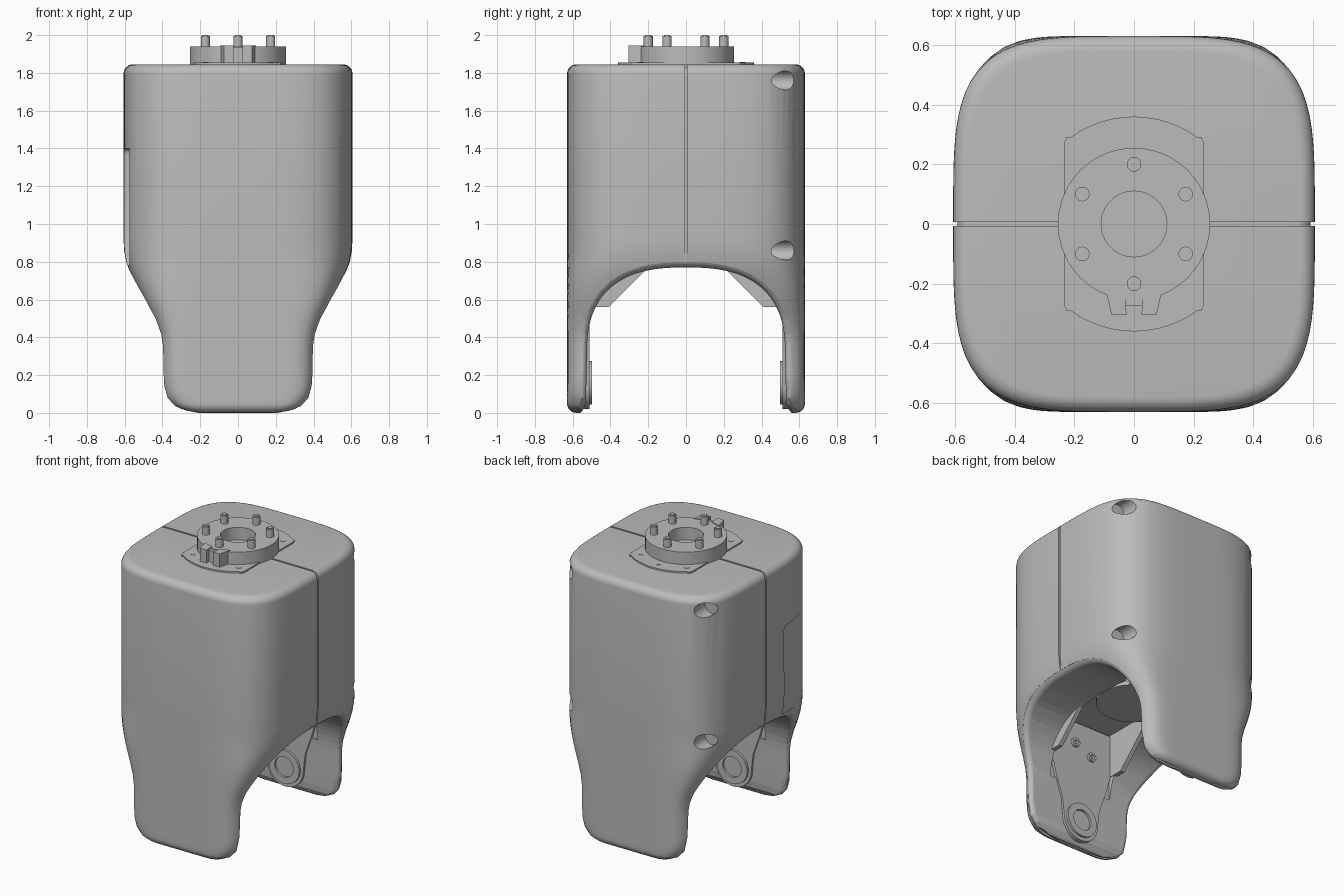
import bpy, bmesh, math
from mathutils import Vector, Matrix

cube = bpy.data.objects.get("Cube")
if cube:
    bpy.data.objects.remove(cube, do_unlink=True)

grey = bpy.data.materials.new("light grey")
grey.use_nodes = True
grey.diffuse_color = (0.5, 0.5, 0.5, 1)
grey.node_tree.nodes["Principled BSDF"].inputs["Base Color"].default_value = (0.5, 0.5, 0.5, 1)


def finish(name, bm, smooth=True):
    bmesh.ops.recalc_face_normals(bm, faces=bm.faces)
    mesh = bpy.data.meshes.new(name)
    bm.to_mesh(mesh)
    bm.free()
    mesh.materials.append(grey)
    ob = bpy.data.objects.new(name, mesh)
    bpy.context.collection.objects.link(ob)
    if smooth:
        shade(ob)
    return ob


def shade(ob):
    bpy.ops.object.select_all(action='DESELECT')
    ob.select_set(True)
    bpy.context.view_layer.objects.active = ob
    bpy.ops.object.shade_smooth_by_angle(angle=math.radians(32))


def loft(name, rings, smooth=True):
    """Skin closed rings of equal length and cap both ends."""
    bm = bmesh.new()
    rows = [[bm.verts.new(p) for p in ring] for ring in rings]
    n = len(rows[0])
    for a, b in zip(rows, rows[1:]):
        for i in range(n):
            j = (i + 1) % n
            bm.faces.new((a[i], a[j], b[j], b[i]))
    bm.faces.new(rows[0])
    bm.faces.new(rows[-1])
    return finish(name, bm, smooth)


AXES = {'X': lambda u, v, w: (w, u, v), 'Y': lambda u, v, w: (u, w, v), 'Z': lambda u, v, w: (u, v, w)}


def prism(name, outline, axis, lo, hi):
    f = AXES[axis]
    return loft(name, [[f(u, v, w) for u, v in outline] for w in (lo, hi)])


def circle(u, v, r, n=40, start=0.0, sweep=2 * math.pi):
    return [(u + r * math.cos(start + sweep * i / n), v + r * math.sin(start + sweep * i / n)) for i in range(n)]


def rect(u0, u1, v0, v1):
    return [(u0, v0), (u1, v0), (u1, v1), (u0, v1)]


def washer(name, u, v, r_out, r_in, axis, lo, hi):
    bm = bmesh.new()
    f = AXES[axis]
    loops = [[bm.verts.new(f(a, b, w)) for a, b in circle(u, v, r, 48)]
             for r, w in ((r_out, lo), (r_out, hi), (r_in, hi), (r_in, lo))]
    for k in range(4):
        a, b = loops[k], loops[(k + 1) % 4]
        for i in range(48):
            j = (i + 1) % 48
            bm.faces.new((a[i], a[j], b[j], b[i]))
    return finish(name, bm)


def cut(target, cutter):
    mod = target.modifiers.new("cut", 'BOOLEAN')
    mod.operation, mod.solver, mod.object = 'DIFFERENCE', 'EXACT', cutter
    bpy.context.view_layer.objects.active = target
    bpy.ops.object.modifier_apply(modifier=mod.name)
    bpy.data.objects.remove(cutter, do_unlink=True)


# Housing outline: half width, depth inset and squareness by height
TOP, HY, HX = 1.845, 0.63, 0.606
WIDTHS = [(0, .24), (.01, .30), (.035, .35), (.08, .39), (.14, .408), (.2, .412), (.35, .414), (.42, .425),
          (.5, .455), (.58, .497), (.66, .538), (.75, .577), (.8, .592), (.86, .603), (.92, HX), (TOP, HX)]


def section(z):
    z = min(max(z, 0), TOP)
    for (z0, w0), (z1, w1) in zip(WIDTHS, WIDTHS[1:]):
        if z <= z1:
            w = w0 + (w1 - w0) * (z - z0) / (z1 - z0)
            break
    inset = 0.05 * (1 - math.sqrt(1 - (1 - min(z / 0.05, 1)) ** 2))
    n = 4 + 5 * min((HX - w) / 0.2, 1)
    return w, HY - inset, n


def ring(z, inset=0.0, count=112):
    w, d, n = section(z)
    pts = []
    for i in range(count):
        t = 2 * math.pi * (i + 0.5) / count
        c, s = math.cos(t), math.sin(t)
        k = (abs(c) ** n + abs(s) ** n) ** (-1 / n)
        pts.append(((w - inset) * c * k, (d - inset) * s * k, z))
    return pts


def side_x(y, z):
    w, d, n = section(z)
    return w * max(1 - min(abs(y) / d, 1) ** n, 0.0) ** (1 / n)


R = 0.05
levels = sorted({z for z, w in WIDTHS[:-1]} | {.003, .02, .05, .11, .46, .54, .62, .705})
rings = [ring(z) for z in levels]
for i in range(7):
    t = math.pi / 2 * i / 6
    rings.append(ring(TOP - R + R * math.sin(t), R * (1 - math.cos(t))))
housing = loft("housing", rings)

# Arch between the legs, flared at its rims so the edges are rounded
half = [(.575, -.1), (.57, -.012), (.548, .012), (.534, .04), (.53, .08), (.527, .18)]
for i in range(21):
    t = math.pi / 2 * i / 20
    half.append((.525 * math.cos(t) ** (2 / 2.6), .3 + .47 * math.sin(t) ** (2 / 2.6)))
path = [Vector((-y, z)) for y, z in half] + [Vector(p) for p in reversed(half[:-1])]
normals = []
for i in range(len(path)):
    t = (path[min(i + 1, len(path) - 1)] - path[max(i - 1, 0)]).normalized()
    normals.append(Vector((-t.y, t.x)))
F = 0.035


def arch_ring(t, x_fixed=None):
    out = []
    for p, nrm in zip(path, normals):
        q = p + nrm * F * (1 - math.cos(t))
        x = x_fixed if x_fixed else max(side_x(q.x, q.y) - F + F * math.sin(t), 0.02 + 0.02 * t)
        out.append((x, q.x, q.y))
    return out


flare = [arch_ring(math.radians(a)) for a in (0, 15, 30, 45, 60, 76)] + [arch_ring(math.radians(76), 0.8)]
cut(housing, loft("arch_cutter", [[(-x, y, z) for x, y, z in r] for r in reversed(flare)] + flare, False))

# Seam groove running over both sides and the top
inner = [(.592, .6)] + circle(.592 - R, TOP - .014 - R, R, 8, 0, math.pi / 2) + [(.5, TOP - .014)]
inner += [(-x, z) for x, z in reversed(inner)]
cut(housing, prism("seam_cutter", inner + [(-.8, .6), (-.8, 2), (.8, 2), (.8, .6)], 'Y', -.006, .006))

# Screw recesses on the rear corners
for x in (-.51, .51):
    for z in (.86, 1.76):
        cut(housing, prism("recess_cutter", circle(x, z, .05, 32), 'Y', .45, .8))

# Side slot and the pocket above the arch
slot = []
for u, v, a in ((-.23, 1.37, 0), (-.57, 1.37, 90), (-.57, .81, 180), (-.23, .81, 270)):
    slot += circle(u, v, .03, 6, math.radians(a), math.pi / 2)
cut(housing, prism("slot_cutter", slot, 'X', -.8, -.575))
cut(housing, prism("pocket_cutter", rect(-.24, .24, -.529, .529), 'Z', .4, .86))
shade(housing)

# Inner frame: hub, leg plates, bearing bosses, screws and gussets
prism("hub", circle(0, 0, .235, 48), 'Z', .775, .87)
plate = circle(0, .155, .135, 20, math.pi, math.pi) + [(.15, .28), (.2, .42), (.235, .55), (.235, .85)]
plate += [(-u, v) for u, v in reversed(plate[-4:])]
for side, label in ((-1, "front"), (1, "back")):
    prism(label + "_leg_plate", plate, 'Y', side * .545, side * .512)
    washer(label + "_bearing_boss", 0, .16, .115, .07, 'Y', side * .53, side * .497)
    for x, z in ((.05, .7), (-.08, .64)):
        washer(label + "_plate_screw", x, z, .03, .015, 'Y', side * .53, side * .495)
    gusset = [(side * y, z) for y, z in ((.2, .77), (.41, .56), (.53, .56), (.53, .8), (.2, .8))]
    for x in (-.25, .25):
        prism(label + "_gusset", gusset, 'X', x - .015, x + .015)

# Mounting plate on top
base = [(.235, .27), (.225, .292)]
base += [(.36 * math.sin(a), .36 * math.cos(a)) for a in (math.radians(36 - 6 * i) for i in range(7))]
base = base + [(-x, y) for x, y in reversed(base[:-1])]
base += [(-x, -y) for x, y in base]
prism("mounting_plate", base, 'Z', TOP - .01, TOP + .01)
for x, y in ((-.173, .24), (0, .298), (.173, .24), (-.173, -.24), (.173, -.24)):
    prism("plate_screw", circle(x, y, .018, 16), 'Z', TOP, TOP + .012)

# Flange with rear key lugs and six pins
washer("flange", 0, 0, .255, .11, 'Z', TOP, 1.94)
for s in (-1, 1):
    prism("key_lug", [(s * x, y) for x, y in ((.03, -.24), (.025, -.305), (.075, -.305), (.095, -.22))], 'Z', TOP, 1.945)
prism("key_bridge", rect(-.03, .03, -.275, -.24), 'Z', TOP, 1.935)
for i in range(6):
    a = math.radians(30 + 60 * i)
    x, y = .2 * math.cos(a), .2 * math.sin(a)
    washer("flange_pin", x, y, .024, .016, 'Z', 1.93, 1.995)
    prism("pin_core", circle(x, y, .0165, 16), 'Z', 1.93, 2.0)
